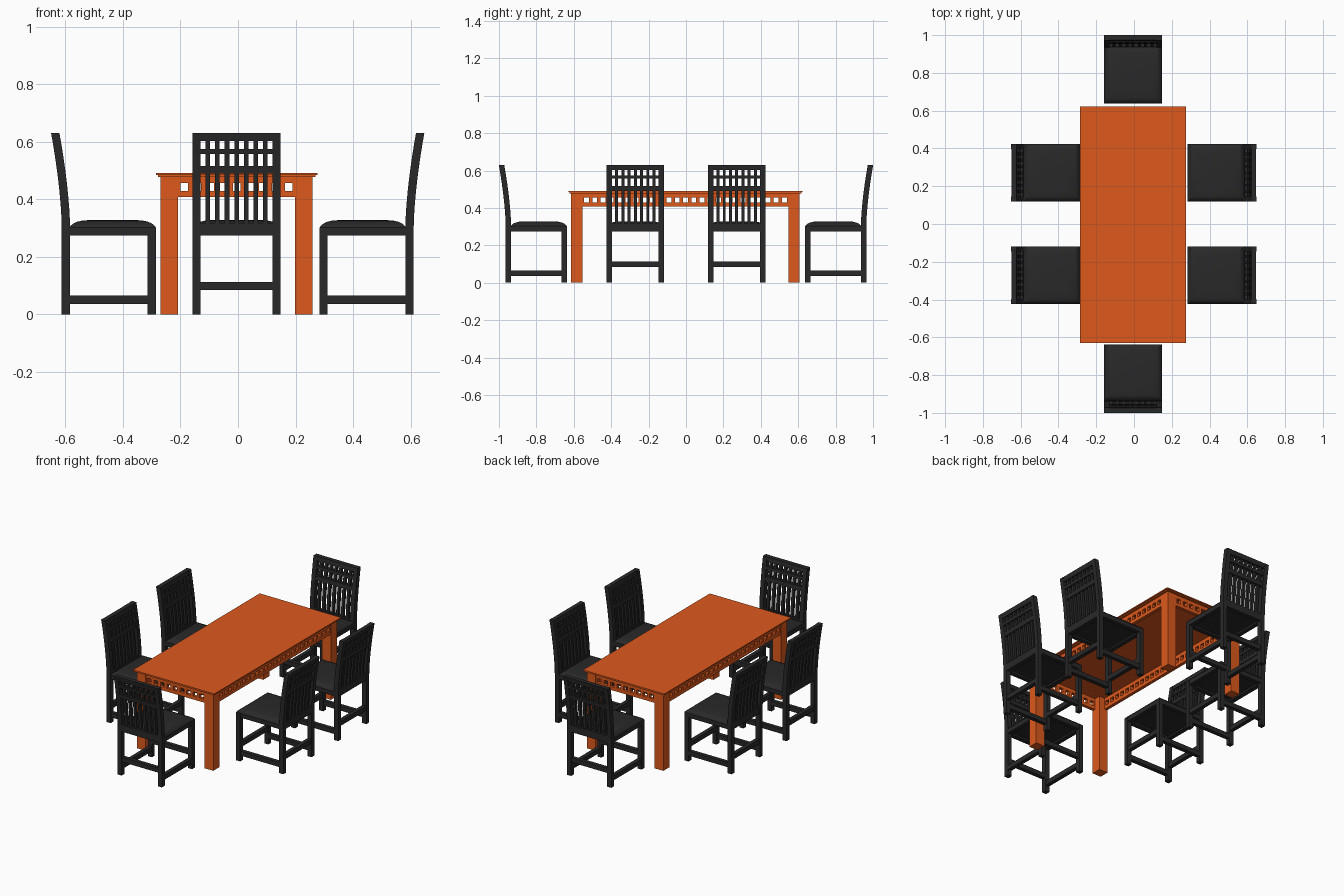
import bpy, bmesh, math
from mathutils import Matrix

if "Cube" in bpy.data.objects:
    bpy.data.objects.remove(bpy.data.objects["Cube"])


def material(name, rgb):
    m = bpy.data.materials.new(name)
    m.diffuse_color = (*rgb, 1)
    m.use_nodes = True
    m.node_tree.nodes["Principled BSDF"].inputs["Base Color"].default_value = m.diffuse_color
    return m


ORANGE = material("orange_wood", (0.73, 0.10, 0.012))
BLACK = material("black_wood", (0.022, 0.022, 0.023))


def loft(bm, rings):
    """Skin a list of equal-length point loops and cap both ends."""
    loops = [[bm.verts.new(p) for p in r] for r in rings]
    n = len(loops[0])
    for a, b in zip(loops, loops[1:]):
        for i in range(n):
            j = (i + 1) % n
            bm.faces.new((a[i], a[j], b[j], b[i]))
    bm.faces.new(loops[0][::-1])
    bm.faces.new(loops[-1])


def rect(x0, x1, y0, y1, z):
    return [(x0, y0, z), (x1, y0, z), (x1, y1, z), (x0, y1, z)]


def box(bm, x0, x1, y0, y1, z0, z1):
    loft(bm, [rect(x0, x1, y0, y1, z0), rect(x0, x1, y0, y1, z1)])


def mesh(name, bm, mat):
    bmesh.ops.recalc_face_normals(bm, faces=bm.faces)
    me = bpy.data.meshes.new(name)
    bm.to_mesh(me)
    bm.free()
    me.materials.append(mat)
    return me


def place(name, me, matrix=Matrix()):
    ob = bpy.data.objects.new(name, me)
    ob.matrix_world = matrix
    bpy.context.collection.objects.link(ob)
    return ob


# ---------- table ----------
TX, TY = 0.264, 0.611        # outer half sizes of the leg frame
LEG = 0.06
TABLE = Matrix.Translation((-0.005, -0.003, 0))

bm = bmesh.new()
box(bm, -0.281, 0.281, -0.626, 0.626, 0.484, 0.491)
box(bm, -0.274, 0.274, -0.620, 0.620, 0.478, 0.484)
place("table_top", mesh("table_top", bm, ORANGE), TABLE)

bm = bmesh.new()
for sx in (-1, 1):
    for sy in (-1, 1):
        x, y = sorted((sx * TX, sx * (TX - LEG))), sorted((sy * TY, sy * (TY - LEG)))
        box(bm, *x, *y, 0, 0.479)
place("table_legs", mesh("table_legs", bm, ORANGE), TABLE)


def apron(name, half, dist, holes, angle):
    """Rail pierced by a row of square holes, lying along local x."""
    bm = bmesh.new()
    y0, y1 = -dist + 0.002, -dist + 0.022
    box(bm, -half, half, y0, y1, 0.408, 0.429)
    box(bm, -half, half, y0, y1, 0.456, 0.479)
    pitch, hole = 2 * half / holes, 0.026
    for i in range(holes + 1):
        c = -half + i * pitch
        w = (pitch - hole) / 2
        box(bm, max(c - w, -half), min(c + w, half), y0, y1, 0.429, 0.456)
    place(name, mesh(name, bm, ORANGE), TABLE @ Matrix.Rotation(angle, 4, "Z"))


for k in range(2):
    apron("end_apron", TX - LEG, TY, 9, k * math.pi)
    apron("side_apron", TY - LEG, TX, 25, math.pi / 2 + k * math.pi)


# ---------- chair: front edge at y = 0, back towards +y ----------
W, P = 0.153, 0.028          # half width, post thickness
B0, B1 = 0.298, 0.327        # back post depth range


def lean(z):
    return 0.037 * (max(z - 0.30, 0) / 0.33) ** 1.6


def curved(bm, x0, x1, z0, z1, y0, y1, n):
    """Bar that follows the backward curve of the chair back."""
    zs = [z0 + (z1 - z0) * i / n for i in range(n + 1)]
    loft(bm, [rect(x0, x1, y0 + lean(z), y1 + lean(z), z) for z in zs])


parts = {}

# legs and back posts
bm = bmesh.new()
for x in (-W, W - P):
    box(bm, x, x + P, 0, P, 0, 0.302)
parts["front_legs"] = mesh("front_legs", bm, BLACK)
bm = bmesh.new()
for x in (-W, W - P):
    box(bm, x, x + P, B0, B1, 0, 0.30)
    curved(bm, x, x + P, 0.30, 0.63, B0, B1, 10)
parts["back_posts"] = mesh("back_posts", bm, BLACK)

# seat frame and stretchers
bm = bmesh.new()
box(bm, -W + P, W - P, 0.001, P, 0.274, 0.302)
box(bm, -W + P, W - P, B0, B1 - 0.001, 0.274, 0.302)
for x in (-W + 0.001, W - P):
    box(bm, x, x + P - 0.001, P, B0, 0.274, 0.302)
box(bm, -W + P, W - P, P, B0, 0.285, 0.302)
parts["seat_frame"] = mesh("seat_frame", bm, BLACK)
bm = bmesh.new()
for x in (-W + 0.002, W - P + 0.002):
    box(bm, x, x + P - 0.004, P, B0, 0.036, 0.065)
for y in (0.002, B0 + 0.002):
    box(bm, -W + P, W - P, y, y + P - 0.004, 0.084, 0.113)
parts["stretchers"] = mesh("stretchers", bm, BLACK)

# domed cushion
bm = bmesh.new()
loft(bm, [rect(-W + i, W - i, i, B0 + 0.002 - i, z) for i, z in
          ((0, 0.302), (0.005, 0.309), (0.014, 0.316), (0.027, 0.322),
           (0.045, 0.326), (0.075, 0.328))])
cushion = mesh("seat_cushion", bm, BLACK)
parts["seat_cushion"] = cushion

# back rails and slats
bm = bmesh.new()
for z0, z1 in ((0.602, 0.63), (0.557, 0.574), (0.49, 0.516), (0.302, 0.318)):
    curved(bm, -W + P, W - P, z0, z1, B0 + 0.002, B1 - 0.001, 2)
parts["back_rails"] = mesh("back_rails", bm, BLACK)
bm = bmesh.new()
pitch = (2 * (W - P) + 0.016) / 8
for i in range(1, 8):
    c = -(W - P) - 0.008 + i * pitch
    curved(bm, c - 0.008, c + 0.008, 0.302, 0.61, B0 + 0.005, B1 - 0.006, 10)
parts["back_slats"] = mesh("back_slats", bm, BLACK)

for me in (cushion, parts["back_posts"], parts["back_slats"]):
    me.shade_smooth()
    me.set_sharp_from_angle(angle=math.radians(30))

# six chairs around the table: position of the front edge, rotation
R = math.pi / 2
spots = [(-0.005, 0.637, 0), (-0.005, -0.637, 2 * R)]
for y in (-0.271, 0.271):
    spots += [(0.284, y, -R), (-0.286, y, R)]
for x, y, a in spots:
    m = Matrix.Translation((x, y, 0)) @ Matrix.Rotation(a, 4, "Z")
    for name, me in parts.items():
        place("chair_" + name, me, m)
